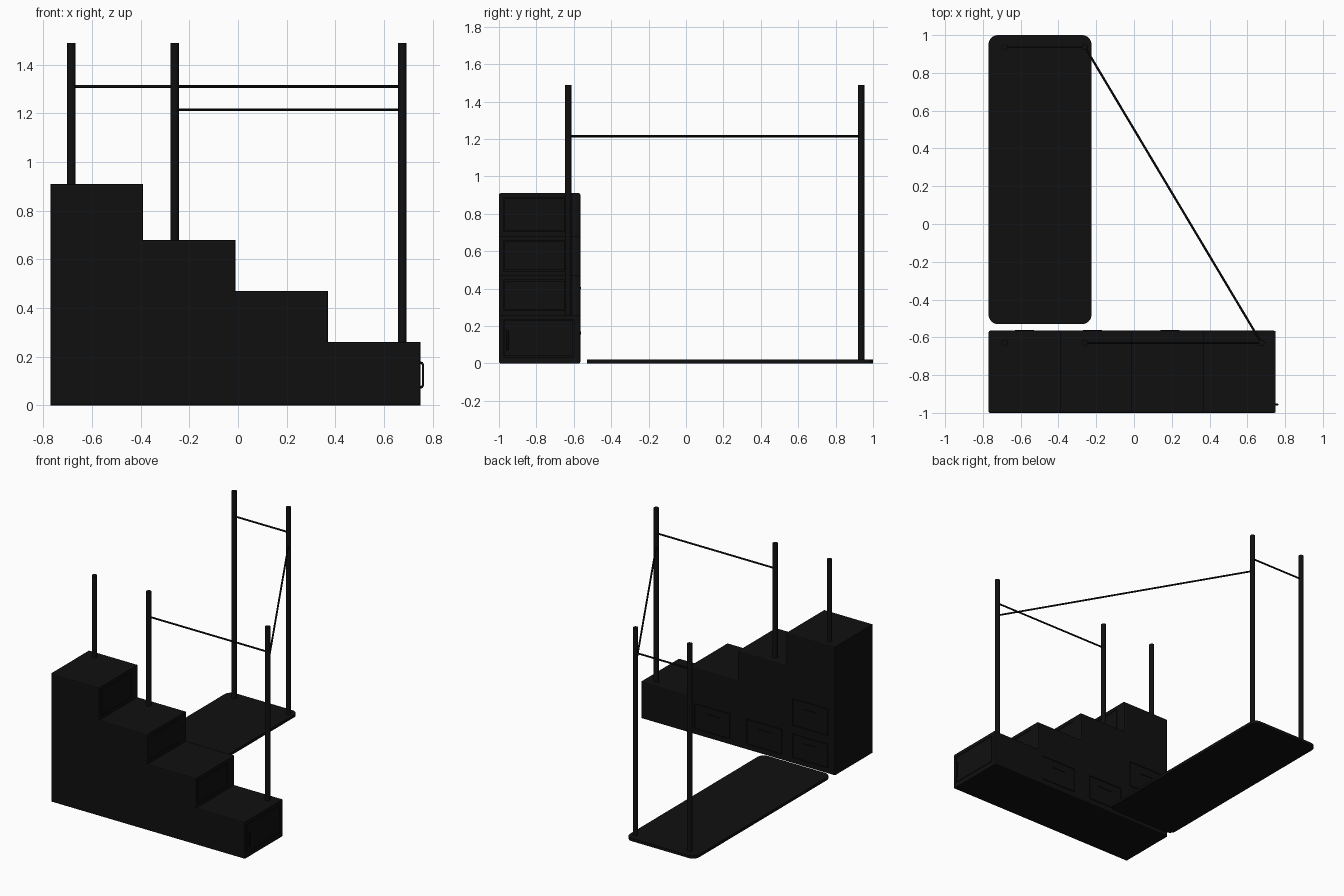
import bpy, bmesh
from mathutils import Vector

if "Cube" in bpy.data.objects:
    bpy.data.objects.remove(bpy.data.objects["Cube"])

black = bpy.data.materials.new("black_paint")
black.diffuse_color = (0.005, 0.005, 0.005, 1)
black.use_nodes = True
black.node_tree.nodes["Principled BSDF"].inputs["Base Color"].default_value = black.diffuse_color


def add_object(name, bm, smooth=False):
    bmesh.ops.recalc_face_normals(bm, faces=bm.faces)
    me = bpy.data.meshes.new(name)
    bm.to_mesh(me)
    bm.free()
    ob = bpy.data.objects.new(name, me)
    me.materials.append(black)
    bpy.context.collection.objects.link(ob)
    bpy.ops.object.select_all(action='DESELECT')
    ob.select_set(True)
    bpy.context.view_layer.objects.active = ob
    if smooth:
        bpy.ops.object.shade_smooth_by_angle()
    return ob


def add_box(bm, lo, hi):
    lo, hi = Vector(lo), Vector(hi)
    geo = bmesh.ops.create_cube(bm, size=1)
    for v in geo['verts']:
        v.co = Vector([(lo[i] + hi[i]) / 2 + v.co[i] * (hi[i] - lo[i]) for i in range(3)])


def rod(name, a, b, r, sides=24):
    a, b = Vector(a), Vector(b)
    bm = bmesh.new()
    bmesh.ops.create_cone(bm, cap_ends=True, segments=sides, radius1=r, radius2=r, depth=(b - a).length)
    rot = (b - a).to_track_quat('Z', 'Y').to_matrix()
    for v in bm.verts:
        v.co = rot @ v.co + (a + b) / 2
    return add_object(name, bm, True)


# Stepped cabinet body, extruded from its side profile
xs = [-0.77, -0.39, -0.01, 0.37, 0.75]
tops = [0.91, 0.68, 0.47, 0.26]
Y0, Y1 = -1.0, -0.565
profile = [(xs[0], 0)]
for i, z in enumerate(tops):
    profile += [(xs[i], z), (xs[i + 1], z)]
profile.append((xs[-1], 0))
bm = bmesh.new()
front = bm.faces.new([bm.verts.new((x, Y0, z)) for x, z in profile])
ext = bmesh.ops.extrude_face_region(bm, geom=[front])
bmesh.ops.translate(bm, vec=(0, Y1 - Y0, 0), verts=[g for g in ext['geom'] if isinstance(g, bmesh.types.BMVert)])
bmesh.ops.recalc_face_normals(bm, faces=bm.faces)
caps = [e for e in bm.edges if abs(e.verts[0].co.y - e.verts[1].co.y) < 1e-5]
bmesh.ops.bevel(bm, geom=caps, offset=0.008, segments=2, profile=0.5, affect='EDGES')
body = add_object("stair_cabinet", bm)

# Drawer and riser fronts sit flush in shallow recesses
GAP, DEEP = 0.004, 0.012
panels = []
for x0, x1, z0, z1 in [(-0.72, -0.44, 0.04, 0.21), (-0.72, -0.44, 0.27, 0.46),
                       (-0.36, -0.08, 0.04, 0.22), (0.05, 0.33, 0.04, 0.22)]:
    panels.append(("drawer_front", (x0, Y1 - DEEP, z0), (x1, Y1, z1), 1))
for i, z in enumerate(tops):
    low = tops[i + 1] if i < 3 else 0.01
    panels.append(("riser_panel" if i < 3 else "end_door", (xs[i + 1] - DEEP, Y0 + 0.025, low + 0.025),
                   (xs[i + 1], -0.645 if i < 3 else -0.60, z - 0.025), 0))
cut = bmesh.new()
for name, lo, hi, axis in panels:
    chi = list(hi)
    chi[axis] += 0.02
    add_box(cut, lo, chi)
cutter = add_object("recess_cutter", cut)
cutter.hide_render = True
mod = body.modifiers.new("recesses", 'BOOLEAN')
mod.operation, mod.solver, mod.object = 'DIFFERENCE', 'EXACT', cutter
bpy.context.view_layer.objects.active = body
bpy.ops.object.modifier_apply(modifier=mod.name)
bpy.data.objects.remove(cutter)
for name, lo, hi, axis in panels:
    a, b = list(lo), list(hi)
    for k in range(3):
        if k != axis:
            a[k] += GAP
            b[k] -= GAP
    bm = bmesh.new()
    add_box(bm, a, b)
    add_object(name, bm)
    # Slim pull on each drawer
    if axis == 1:
        cx, cz = (lo[0] + hi[0]) / 2, lo[2] + 0.7 * (hi[2] - lo[2])
        bm = bmesh.new()
        add_box(bm, (cx - 0.05, Y1 - 0.002, cz - 0.005), (cx + 0.05, Y1 + 0.004, cz + 0.005))
        add_object("drawer_pull", bm)

# Bow handle on the end door
cu = bpy.data.curves.new("door_handle", 'CURVE')
cu.dimensions, cu.bevel_depth, cu.bevel_resolution, cu.use_fill_caps = '3D', 0.005, 2, True
sp = cu.splines.new('POLY')
pts = [(0.748, 0.075), (0.756, 0.075), (0.760, 0.083), (0.760, 0.167), (0.756, 0.175), (0.748, 0.175)]
sp.points.add(len(pts) - 1)
for p, (x, z) in zip(sp.points, pts):
    p.co = (x, -0.955, z, 1)
cu.materials.append(black)
bpy.context.collection.objects.link(bpy.data.objects.new("door_handle", cu))

# Low platform with rounded corners
bm = bmesh.new()
add_box(bm, (-0.77, -0.53, 0), (-0.225, 1.0, 0.02))
corners = [e for e in bm.edges if abs(e.verts[0].co.z - e.verts[1].co.z) > 0.01]
bmesh.ops.bevel(bm, geom=corners, offset=0.05, segments=8, profile=0.5, affect='EDGES')
add_object("platform", bm, True)

# Posts standing on the steps and the platform
YS, YP, TOP = -0.63, 0.937, 1.49
for x, y, z in [(-0.685, YS, 0.91), (-0.26, YS, 0.68), (0.675, YS, 0.26), (-0.685, YP, 0.02), (-0.26, YP, 0.02)]:
    rod("post", (x, y, z - 0.005), (x, y, TOP), 0.017)

# Thin rails joining the posts
rod("platform_rail", (-0.685, YP, 1.31), (-0.26, YP, 1.31), 0.006, 12)
rod("stair_rail", (-0.26, YS, 1.31), (0.675, YS, 1.31), 0.006, 12)
rod("diagonal_rail", (-0.26, YP, 1.215), (0.675, YS, 1.215), 0.006, 12)
